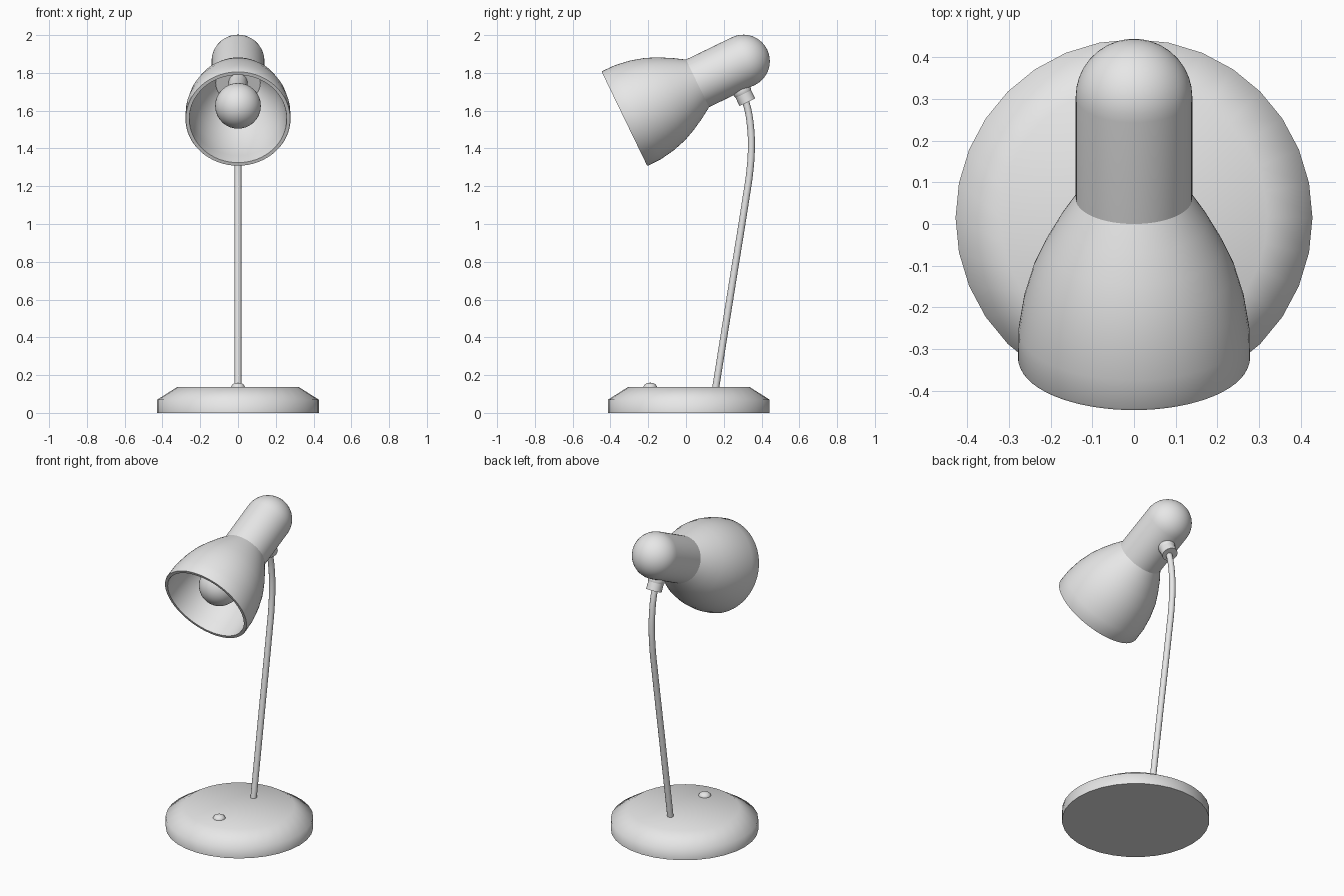
import bpy, bmesh, math
from mathutils import Matrix, Vector

if "Cube" in bpy.data.objects:
    bpy.data.objects.remove(bpy.data.objects["Cube"])

grey = bpy.data.materials.new("plain_grey")
grey.diffuse_color = (0.8, 0.8, 0.8, 1)
grey.use_nodes = True
grey.node_tree.nodes["Principled BSDF"].inputs["Base Color"].default_value = grey.diffuse_color


def finish(name, bm, matrix, angle):
    bmesh.ops.remove_doubles(bm, verts=bm.verts, dist=1e-5)
    bmesh.ops.recalc_face_normals(bm, faces=bm.faces)
    bm.transform(matrix)
    me = bpy.data.meshes.new(name)
    bm.to_mesh(me)
    bm.free()
    me.materials.append(grey)
    me.shade_smooth()
    me.set_sharp_from_angle(angle=math.radians(angle))
    ob = bpy.data.objects.new(name, me)
    bpy.context.collection.objects.link(ob)
    return ob


def lathe(name, profile, matrix, steps=48, angle=40):
    """Revolve (radius, height) points around the local z axis."""
    bm = bmesh.new()
    vs = [bm.verts.new((r, 0, h)) for r, h in profile]
    es = [bm.edges.new(p) for p in zip(vs, vs[1:])]
    bmesh.ops.spin(bm, geom=vs + es, cent=(0, 0, 0), axis=(0, 0, 1),
                   angle=math.tau, steps=steps, use_duplicate=False)
    return finish(name, bm, matrix, angle)


def arc(radius, centre, a0, a1, n=10):
    """Arc profile: angle measured from the equator."""
    return [(radius * math.cos(math.radians(a0 + (a1 - a0) * i / n)),
             centre + radius * math.sin(math.radians(a0 + (a1 - a0) * i / n)))
            for i in range(n + 1)]


def frame(origin, axis):
    """Matrix whose local z points along an axis in the yz plane."""
    z = Vector(axis).normalized()
    x = Vector((1, 0, 0))
    m = Matrix((x, z.cross(x), z)).transposed().to_4x4()
    m.translation = origin
    return m


# Base and switch button
lathe("base", [(0, 0), (.428, 0), (.428, .07), (.32, .138), (0, .138)],
      Matrix.Translation((0, .015, 0)), 32, 62)
lathe("switch_button", [(.036, .13), (.036, .14), (.029, .151), (.016, .158), (0, .16)],
      Matrix.Translation((0, -.19, 0)), 24, 60)

# Tilted head: local z runs from the opening to the rounded back
d = Vector((0, .9, .436)).normalized()
mouth = Vector((0, -.326, 1.557))
head = frame(mouth, d)
shade = [(.276, .0), (.2785, .006), (.277, .08), (.264, .163), (.242, .24),
         (.214, .303), (.178, .37), (.14, .43)]
inner = [(r - .022, t) for r, t in shade]
inner[0] = (.258, 0)
lathe("lamp_head", [(0, .44), (.118, .44)] + inner[::-1] + shade
      + arc(.14, .70, 0, 90), head, 64, 28)

# Bulb with neck
lathe("bulb", arc(.121, .157, -90, 50, 16) + [(.062, .29), (.05, .34), (.05, .44)],
      head, 32, 60)

# Swivel joint under the head
down = Vector((0, .436, -.9)).normalized()
pivot = mouth + d * .624
joint = frame(pivot, down)
lathe("joint_collar", [(0, .14), (.046, .14), (.046, .205), (0, .205)], joint, 24)
lathe("joint_ball", arc(.05, .138, -90, 90, 12), joint, 24)

# Bent stem
path = [(.152, .10), (.242, .665), (.318, 1.14), (.337, 1.27), (.346, 1.40),
        (.341, 1.52), (.324, 1.62), (.303, 1.68)]
cu = bpy.data.curves.new("stem_path", 'CURVE')
cu.dimensions = '3D'
cu.bevel_depth = .0185
cu.bevel_resolution = 4
cu.resolution_u = 6
cu.use_fill_caps = True
sp = cu.splines.new('BEZIER')
sp.bezier_points.add(len(path) - 1)
for p, (y, z) in zip(sp.bezier_points, path):
    p.co = (0, y, z)
    p.handle_left_type = p.handle_right_type = 'AUTO'
tmp = bpy.data.objects.new("stem_path", cu)
bpy.context.collection.objects.link(tmp)
bpy.context.view_layer.update()
bm = bmesh.new()
bm.from_mesh(tmp.evaluated_get(bpy.context.evaluated_depsgraph_get()).to_mesh())
bpy.data.objects.remove(tmp)
finish("stem", bm, Matrix.Identity(4), 50)
